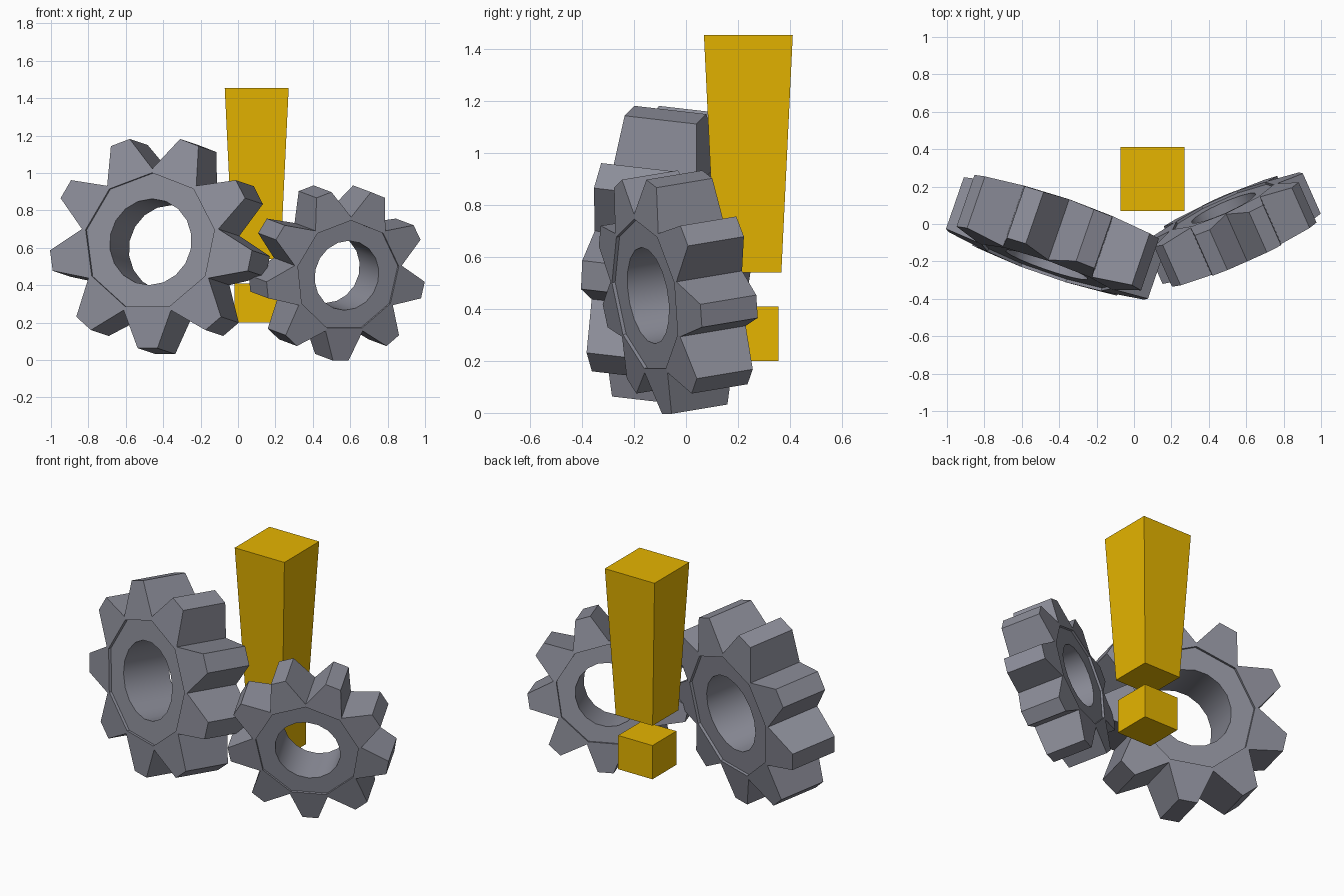
import bpy, bmesh, math
from mathutils import Vector, Matrix

if "Cube" in bpy.data.objects:
    bpy.data.objects.remove(bpy.data.objects["Cube"])


def material(name, rgb):
    m = bpy.data.materials.new(name)
    m.diffuse_color = (*rgb, 1.0)
    m.use_nodes = True
    m.node_tree.nodes["Principled BSDF"].inputs["Base Color"].default_value = m.diffuse_color
    return m


STEEL = material("steel grey", (0.26, 0.265, 0.315))
GOLD = material("gold yellow", (0.79, 0.46, 0.0))


def finish(name, bm, mat):
    bmesh.ops.recalc_face_normals(bm, faces=bm.faces)
    mesh = bpy.data.meshes.new(name)
    bm.to_mesh(mesh)
    bm.free()
    mesh.materials.append(mat)
    ob = bpy.data.objects.new(name, mesh)
    bpy.context.collection.objects.link(ob)
    return ob


def gear(name, center, front, scale, teeth=9):
    """Ring gear: round bore, sunken nine-sided hub face, teeth thinning outward."""
    r_hole, r_hub, r_valley, r_tip = 0.232, 0.37, 0.392, 0.573
    h_floor, h_rim, h_valley, h_tip = 0.158, 0.175, 0.1725, 0.147  # half thicknesses
    step = 2 * math.pi / teeth
    start = math.radians(50)                 # angle of the first valley
    tip_half = math.radians(5.6)
    mid = r_hub * math.cos(step / 2)         # middle of each hub edge
    bm = bmesh.new()

    def vert(r, a, z):
        return bm.verts.new((r * math.cos(a), r * math.sin(a), z))

    sides = []
    for s in (1, -1):
        hole, floor, rim, outer = [], [], [], []
        for i in range(teeth):
            a = start + i * step
            c = a + step / 2
            hole += [vert(r_hole, a, s * h_floor), vert(r_hole, c, s * h_floor)]
            floor += [vert(r_hub, a, s * h_floor), vert(mid, c, s * h_floor)]
            rim += [vert(r_hub, a, s * h_rim), vert(mid, c, s * h_rim)]
            outer += [vert(r_valley, a, s * h_valley),
                      vert(r_tip, c - tip_half, s * h_tip),
                      vert(r_tip, c + tip_half, s * h_tip)]
        n = 2 * teeth
        for i in range(n):                   # hub face and its low step
            j = (i + 1) % n
            bm.faces.new((hole[i], hole[j], floor[j], floor[i]))
            bm.faces.new((floor[i], floor[j], rim[j], rim[i]))
        for i in range(teeth):               # sloping tooth faces
            o, r = 3 * i, 2 * i
            bm.faces.new((outer[o], outer[o + 1], outer[o + 2],
                          outer[(o + 3) % (3 * teeth)],
                          rim[(r + 2) % n], rim[r + 1], rim[r]))
        sides.append((hole, outer))
    # Bore wall and tooth flanks
    for a, b in zip(*sides):
        for i in range(len(a)):
            j = (i + 1) % len(a)
            f = bm.faces.new((a[i], a[j], b[j], b[i]))
            f.smooth = a is sides[0][0]
    # Flat faces keep hard edges where the bore meets the hub
    for e in bm.edges:
        if any(not f.smooth for f in e.link_faces):
            e.smooth = False

    # Turn the gear so its local z looks along the front direction
    w = Vector(front).normalized()
    u = Vector((0, 0, 1)).cross(w).normalized()
    v = w.cross(u)
    rot = Matrix((u, v, w)).transposed().to_4x4()
    ob = finish(name, bm, STEEL)
    ob.matrix_world = Matrix.Translation(center) @ rot @ Matrix.Scale(scale, 4)
    return ob


def tapered_block(name, x, y, z0, z1, h0, h1):
    bm = bmesh.new()
    bmesh.ops.create_cube(bm, size=2)
    for p in bm.verts:
        h, z = (h1, z1) if p.co.z > 0 else (h0, z0)
        p.co = (x + p.co.x * h, y + p.co.y * h, z)
    return finish(name, bm, GOLD)


# Two meshing gears
gear("large_gear", (-0.416, -0.07, 0.614), (-0.325, -0.94, 0.108), 1.0)
gear("small_gear", (0.53, -0.03, 0.471), (0.40, -0.90, -0.15), 0.81)

# Exclamation mark behind them
tapered_block("mark_stem", 0.10, 0.24, 0.54, 1.455, 0.127, 0.171)
tapered_block("mark_dot", 0.10, 0.238, 0.20, 0.41, 0.118, 0.118)
